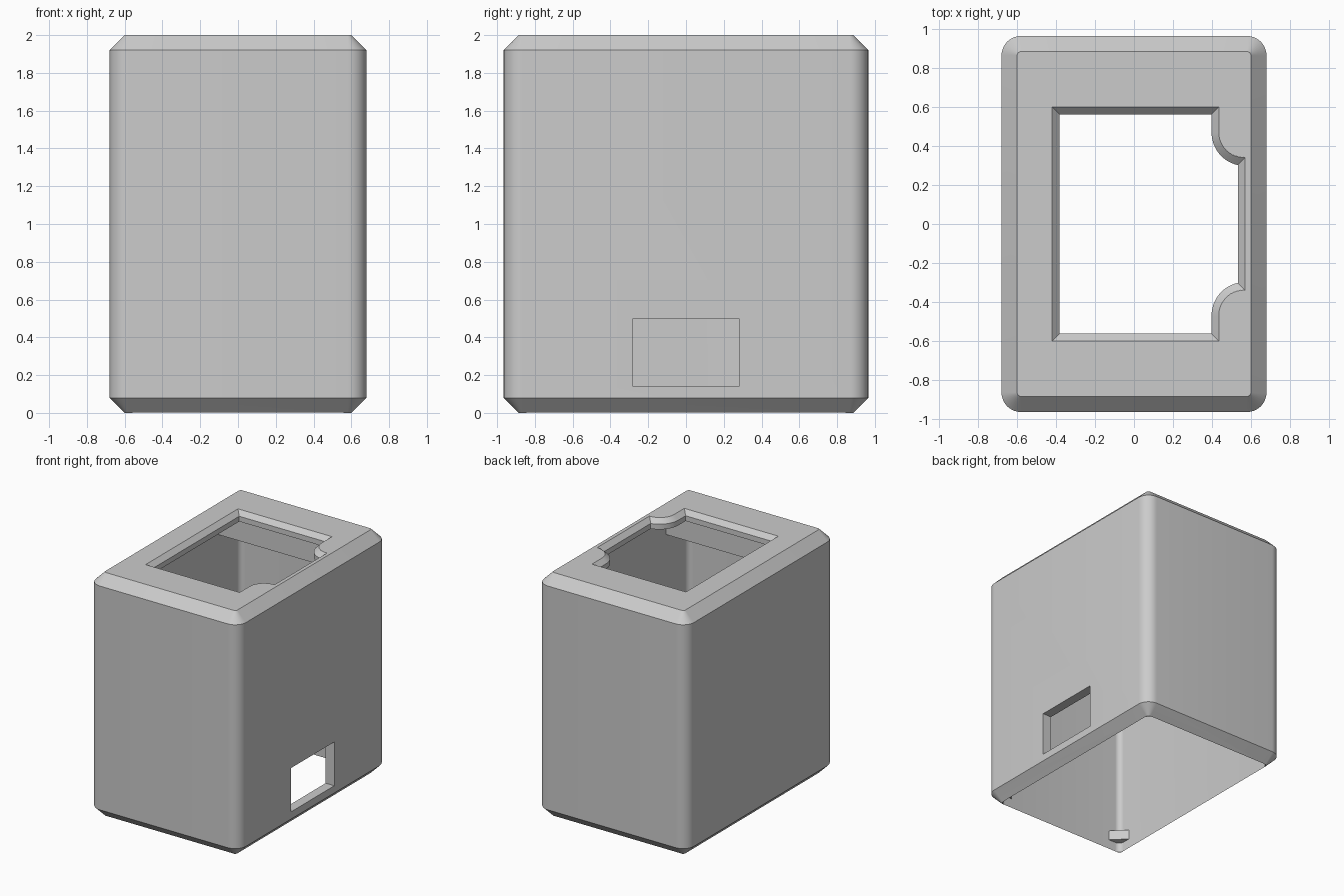
import bpy
import bmesh
from math import sin, cos, asin, pi, radians

cube = bpy.data.objects.get("Cube")
if cube:
    bpy.data.objects.remove(cube, do_unlink=True)

HX, HY, HZ = 0.68, 0.965, 2.0      # half width, half depth, height
CH = 0.08                          # chamfer of the outer edges
IX, IY = HX - 0.079, HY - 0.079    # half size of the cavity
CEILING = HZ - 0.08

grey = bpy.data.materials.new("light_grey_plastic")
grey.use_nodes = True
grey.diffuse_color = (0.6, 0.6, 0.6, 1)
grey.node_tree.nodes["Principled BSDF"].inputs["Base Color"].default_value = (0.6, 0.6, 0.6, 1)


def rounded_rect(hx, hy, r, n=10):
    """Outline of a rectangle with rounded corners."""
    pts = []
    for k, (sx, sy) in enumerate([(1, 1), (-1, 1), (-1, -1), (1, -1)]):
        for i in range(n + 1):
            a = (k + i / n) * pi / 2
            pts.append((sx * (hx - r) + r * cos(a), sy * (hy - r) + r * sin(a)))
    return pts


def rect(x0, x1, y0, y1):
    return [(x0, y0), (x1, y0), (x1, y1), (x0, y1)]


def loft(name, rings):
    """Closed solid through a stack of (outline, z) rings."""
    bm = bmesh.new()
    loops = [[bm.verts.new((x, y, z)) for x, y in pts] for pts, z in rings]
    n = len(loops[0])
    for low, high in zip(loops, loops[1:]):
        for i in range(n):
            j = (i + 1) % n
            bm.faces.new((low[i], low[j], high[j], high[i]))
    bm.faces.new(loops[0][::-1])
    bm.faces.new(loops[-1])
    bmesh.ops.recalc_face_normals(bm, faces=bm.faces)
    mesh = bpy.data.meshes.new(name)
    bm.to_mesh(mesh)
    bm.free()
    obj = bpy.data.objects.new(name, mesh)
    bpy.context.collection.objects.link(obj)
    mesh.materials.append(grey)
    return obj


def activate(obj):
    bpy.ops.object.select_all(action='DESELECT')
    obj.select_set(True)
    bpy.context.view_layer.objects.active = obj


def cut(body, cutter):
    mod = body.modifiers.new("cut", 'BOOLEAN')
    mod.operation = 'DIFFERENCE'
    mod.solver = 'EXACT'
    mod.object = cutter
    activate(body)
    bpy.ops.object.modifier_apply(modifier=mod.name)
    bpy.data.objects.remove(cutter, do_unlink=True)


def window(d, n=12):
    """Window outline shrunk by d, with a round ear at each right corner."""
    half = [(-0.42 + d, 0.6 - d), (0.435 - d, 0.6 - d)]
    r = 0.135 + d
    end = 1.5 * pi - asin(d / r)
    for i in range(n + 1):
        a = pi + (end - pi) * i / n
        half.append((0.57 + r * cos(a), 0.47 + r * sin(a)))
    return half + [(x, -y) for x, y in reversed(half)]


# Outer case with chamfered top and bottom
case = loft("case", [
    (rounded_rect(HX - CH, HY - CH, 0.02), 0),
    (rounded_rect(HX, HY, 0.1), CH),
    (rounded_rect(HX, HY, 0.1), HZ - CH),
    (rounded_rect(HX - CH, HY - CH, 0.02), HZ)])

# Cavity, open at the bottom
inner = rounded_rect(IX, IY, 0.045)
cut(case, loft("cavity_cutter", [(inner, -0.2), (inner, CEILING)]))

# Bevelled window in the top plate
B = 0.037
cut(case, loft("window_cutter", [
    (window(B), CEILING - 0.1), (window(B), HZ - B), (window(-B), HZ + B)]))

# Cable port in the side wall
port = rect(0.5, 0.8, -0.28, 0.28)
cut(case, loft("port_cutter", [(port, 0.14), (port, 0.5)]))

activate(case)
bpy.ops.object.shade_smooth_by_angle(angle=radians(30))

# Ribs under the top plate, in front of and behind the window
for side, s in (("front", -1), ("back", 1)):
    y0, y1 = sorted((s * 0.6, s * 0.68))
    bar = rect(-IX - 0.01, IX + 0.01, y0, y1)
    loft(side + "_rib", [(bar, 1.74), (bar, CEILING + 0.01)])

# Small triangular tabs in the four lower corners
LEG = 0.11
for sx, xname in ((-1, "right"), (1, "left")):
    for sy, yname in ((-1, "front"), (1, "back")):
        tri = [(sx * IX, sy * IY), (sx * (IX - LEG), sy * IY), (sx * IX, sy * (IY - LEG))]
        loft(f"{yname}_{xname}_tab", [(tri, 0.08), (tri, 0.16)])
